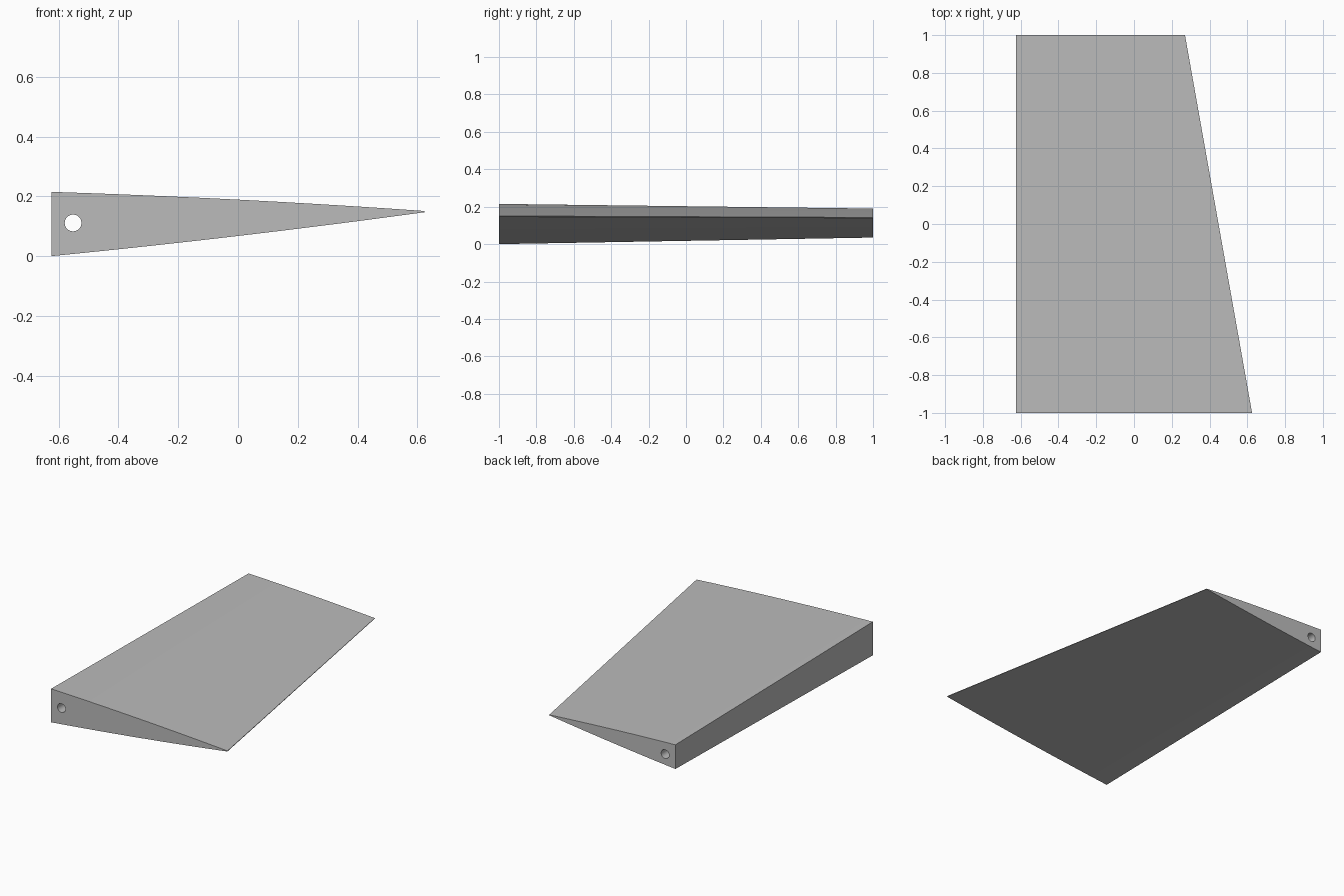
import bpy
import bmesh
import math

cube = bpy.data.objects.get("Cube")
if cube:
    bpy.data.objects.remove(cube, do_unlink=True)

SEGMENTS = 16

grey = bpy.data.materials.new("plain grey")
grey.use_nodes = True
colour = (0.5, 0.5, 0.5, 1)
grey.diffuse_color = colour
grey.node_tree.nodes["Principled BSDF"].inputs["Base Color"].default_value = colour


def section(y, nose_x, tail_x, nose_z, tail_z, bulge):
    """Closed outline of the wing: top from nose to tail, then bottom back."""
    def edge(start, end, bow):
        for i in range(SEGMENTS + 1):
            t = i / SEGMENTS
            z = start + (end - start) * t + bow * 4 * t * (1 - t)
            yield (nose_x + (tail_x - nose_x) * t, y, z)
    bottom = list(edge(nose_z[0], tail_z[0], -bulge))
    top = list(edge(nose_z[1], tail_z[1], bulge))
    return top + bottom[::-1]


# Tapered wing lofted between its front and back sections
bm = bmesh.new()
rings = [[bm.verts.new(p) for p in section(*args)] for args in (
    (-1, -0.625, 0.625, (0.0, 0.215), (0.147, 0.151), 0.006),
    (1, -0.625, 0.27, (0.035, 0.19), (0.140, 0.143), 0.004))]
count = len(rings[0])
for i in range(count):
    j = (i + 1) % count
    bm.faces.new((rings[0][i], rings[0][j], rings[1][j], rings[1][i]))
for ring in rings:
    bm.faces.new(ring)
bmesh.ops.recalc_face_normals(bm, faces=bm.faces)
mesh = bpy.data.meshes.new("wing_panel")
bm.to_mesh(mesh)
bm.free()
mesh.materials.append(grey)
wing = bpy.data.objects.new("wing_panel", mesh)
bpy.context.collection.objects.link(wing)

# Round spar hole running the full span
bpy.ops.mesh.primitive_cylinder_add(
    vertices=48, radius=0.028, depth=2.4,
    location=(-0.552, 0, 0.111), rotation=(math.pi / 2, 0, 0))
cutter = bpy.context.object
cutter.name = "spar_hole_cutter"
cutter.data.materials.append(grey)
cutter.hide_render = True
cutter.hide_set(True)
hole = wing.modifiers.new("spar_hole", 'BOOLEAN')
hole.operation = 'DIFFERENCE'
hole.solver = 'EXACT'
hole.object = cutter

# Apply the cut, then smooth the gentle curves and keep the edges sharp
bpy.context.view_layer.objects.active = wing
wing.select_set(True)
bpy.ops.object.modifier_apply(modifier=hole.name)
bpy.data.objects.remove(cutter, do_unlink=True)
bpy.ops.object.shade_smooth_by_angle(angle=math.radians(30))
